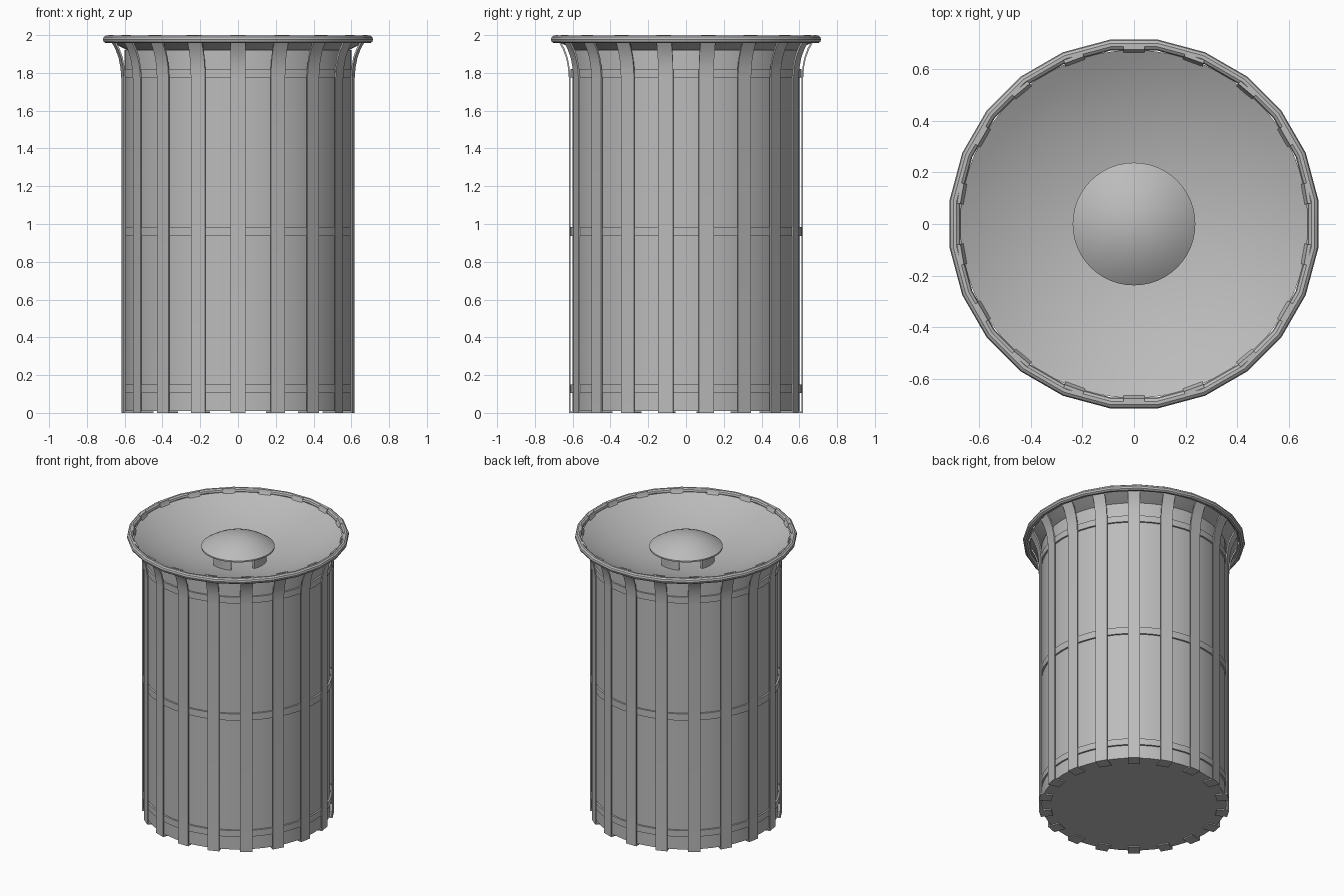
import bpy, bmesh, math
from math import sin, cos, radians, pi, sqrt

cube = bpy.data.objects.get("Cube")
if cube:
    bpy.data.objects.remove(cube, do_unlink=True)

metal = bpy.data.materials.new("grey_metal")
metal.use_nodes = True
GREY = (0.5, 0.5, 0.5, 1)
metal.diffuse_color = GREY
metal.node_tree.nodes["Principled BSDF"].inputs["Base Color"].default_value = GREY


def finish(name, bm, smooth=True):
    bmesh.ops.remove_doubles(bm, verts=bm.verts, dist=1e-5)
    bmesh.ops.recalc_face_normals(bm, faces=bm.faces)
    me = bpy.data.meshes.new(name)
    bm.to_mesh(me)
    bm.free()
    me.materials.append(metal)
    ob = bpy.data.objects.new(name, me)
    bpy.context.collection.objects.link(ob)
    if smooth:
        bpy.ops.object.select_all(action='DESELECT')
        ob.select_set(True)
        bpy.context.view_layer.objects.active = ob
        bpy.ops.object.shade_smooth_by_angle(angle=radians(35))
    return ob


def lathe(bm, profile, segs, start=0.0, sweep=2 * pi, caps=False):
    """Spin a closed (radius, height) profile about z."""
    rings = []
    for i in range(segs + 1):
        a = start + sweep * i / segs
        rings.append([bm.verts.new((r * cos(a), r * sin(a), z)) for r, z in profile])
    n = len(profile)
    for a, b in zip(rings, rings[1:]):
        for j in range(n):
            k = (j + 1) % n
            if profile[j][0] + profile[k][0] > 0:
                bm.faces.new((a[j], b[j], b[k], a[k]))
    if caps:
        bm.faces.new(rings[0])
        bm.faces.new(rings[-1])
    bmesh.ops.remove_doubles(bm, verts=bm.verts, dist=1e-5)


# Bin wall with a closed floor
bm = bmesh.new()
lathe(bm, [(0, 0.01), (0.6, 0.01), (0.6, 1.92), (0.585, 1.92), (0.585, 0.03), (0, 0.03)], 48)
finish("bin_body", bm)

# Hoops behind the slats
for name, low, high in (("lower", 0.105, 0.15), ("middle", 0.937, 0.985), ("upper", 1.775, 1.82)):
    bm = bmesh.new()
    lathe(bm, [(0.595, low), (0.612, low), (0.612, high), (0.595, high)], 48)
    finish(name + "_hoop", bm)

# Slats: flat strips folded under the floor and flared out to the rim
SLATS, HALF, THICK = 18, 0.04, 0.008
path = [(0.54, 0), (0.62, 0), (0.62, 1.77), (0.625, 1.83), (0.635, 1.88),
        (0.652, 1.925), (0.672, 1.962), (0.684, 1.985), (0.69, 2.0)]
inner = [(0.677, 2.0), (0.674, 1.985), (0.663, 1.965), (0.644, 1.93), (0.627, 1.883),
         (0.617, 1.832), (0.62 - THICK, 1.77), (0.62 - THICK, THICK), (0.54, THICK)]
for i in range(SLATS):
    a = pi / 2 + 2 * pi * i / SLATS
    bm = bmesh.new()
    sides = []
    for w in (-HALF, HALF):
        sides.append([bm.verts.new((r * cos(a) - w * sin(a), r * sin(a) + w * cos(a), z))
                      for r, z in path + inner])
    n = len(sides[0])
    for j in range(n):
        k = (j + 1) % n
        bm.faces.new((sides[0][j], sides[0][k], sides[1][k], sides[1][j]))
    for s in sides:
        bm.faces.new(s)
    finish(f"slat_{i + 1}", bm)

# Tubular rim
bm = bmesh.new()
tube = [(0.70 + 0.021 * cos(t * pi / 5), 1.977 + 0.021 * sin(t * pi / 5)) for t in range(10)]
lathe(bm, tube, 24, start=pi / 24)
finish("rim", bm)

# Shallow dished lid
BOWL = 1.4


def dish(r):
    return 1.8 + BOWL - sqrt(BOWL * BOWL - r * r)


bm = bmesh.new()
radii = [0.675 * i / 12 for i in range(13)]
top = [(r, dish(r)) for r in radii]
under = [(r, dish(r) - 0.008) for r in reversed(radii)]
lathe(bm, top + under, 64)
finish("dished_lid", bm)

# Domed cap over the opening
bm = bmesh.new()
dome = [(0.238 * sin(t * pi / 16), 1.905 + 0.085 * cos(t * pi / 16) ** 2) for t in range(9)]
lathe(bm, dome + [(0.238, 1.895), (0, 1.895)], 48)
finish("domed_cap", bm)

# Four curved legs carrying the cap
for i in range(4):
    bm = bmesh.new()
    lathe(bm, [(0.17, 1.79), (0.19, 1.79), (0.19, 1.9), (0.17, 1.9)], 8,
          start=i * pi / 2 - radians(21), sweep=radians(42), caps=True)
    finish(f"cap_leg_{i + 1}", bm)
